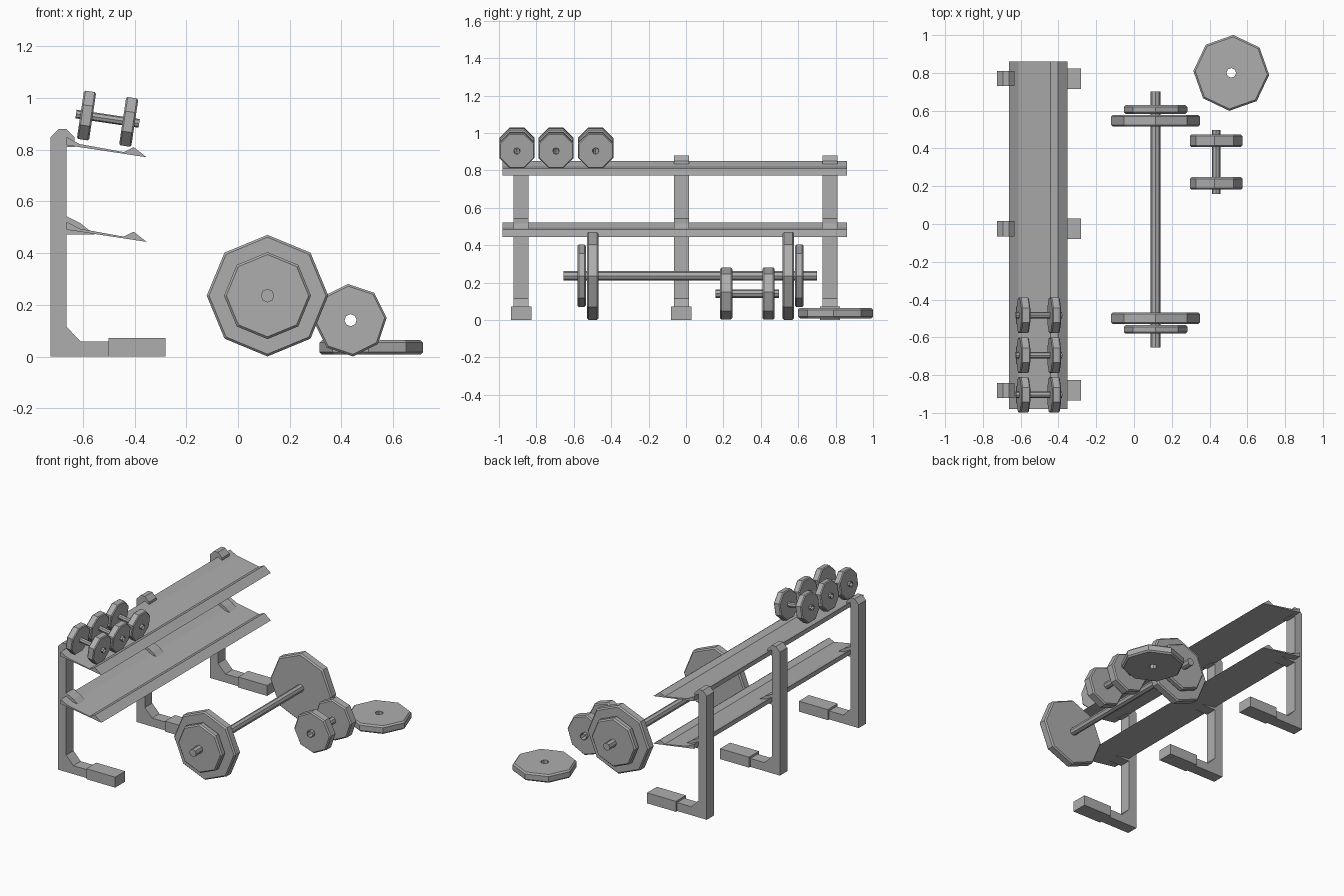
import bpy, bmesh, math
from mathutils import Matrix, Vector

cube = bpy.data.objects.get("Cube")
if cube:
    bpy.data.objects.remove(cube, do_unlink=True)

grey = bpy.data.materials.new("steel grey")
grey.use_nodes = True
COLOUR = (0.42, 0.42, 0.42, 1)
grey.diffuse_color = COLOUR
grey.node_tree.nodes["Principled BSDF"].inputs["Base Color"].default_value = COLOUR


def finish(name, bm, matrix=Matrix()):
    bmesh.ops.recalc_face_normals(bm, faces=bm.faces)
    mesh = bpy.data.meshes.new(name)
    bm.to_mesh(mesh)
    bm.free()
    mesh.materials.append(grey)
    obj = bpy.data.objects.new(name, mesh)
    obj.matrix_world = matrix
    bpy.context.collection.objects.link(obj)
    return obj


def extrude_profile(name, points, y0, y1):
    """Solid from an x-z outline, running from y0 to y1."""
    bm = bmesh.new()
    face = bm.faces.new([bm.verts.new((x, y0, z)) for x, z in points])
    new = bmesh.ops.extrude_face_region(bm, geom=[face])["geom"]
    moved = [v for v in new if isinstance(v, bmesh.types.BMVert)]
    bmesh.ops.translate(bm, verts=moved, vec=(0, y1 - y0, 0))
    return finish(name, bm)


def ring_plate(name, matrix, radius, hole, thick, bevel=0.009, turn=0):
    """Bevelled eight-sided plate with a centre hole, axis along local z."""
    h = thick / 2
    section = [(hole, -h), (radius - bevel, -h), (radius, bevel - h),
               (radius, h - bevel), (radius - bevel, h), (hole, h)]
    bm = bmesh.new()
    rings = []
    for i in range(8):
        a = math.radians(45 * i + turn)
        rings.append([bm.verts.new((r * math.cos(a), r * math.sin(a), z)) for r, z in section])
    n = len(section)
    for i in range(8):
        a, b = rings[i], rings[(i + 1) % 8]
        for j in range(n):
            k = (j + 1) % n
            bm.faces.new((a[j], b[j], b[k], a[k]))
    return finish(name, bm, matrix)


def rod(name, matrix, radius, length, capped):
    bm = bmesh.new()
    bmesh.ops.create_cone(bm, cap_ends=capped, segments=8, radius1=radius,
                          radius2=radius, depth=length)
    return finish(name, bm, matrix)


def dumbbell(name, matrix, scale, turn):
    """Two heads on an open tube handle."""
    rod(name + "_handle", matrix, 0.023 * scale, 0.338 * scale, False)
    for side, label in ((-1, "a"), (1, "b")):
        place = matrix @ Matrix.Translation((0, 0, side * 0.113 * scale))
        ring_plate(name + "_head_" + label, place, 0.14 * scale, 0.0235 * scale,
                   0.065 * scale, 0.008 * scale, turn)


# Rack uprights with feet and shelf brackets
UPRIGHT = [(-0.725, 0), (-0.5, 0), (-0.5, 0.058), (-0.608, 0.058), (-0.663, 0.116),
           (-0.663, 0.81), (-0.632, 0.81), (-0.632, 0.849), (-0.663, 0.88),
           (-0.694, 0.88), (-0.725, 0.849)]
BRACKET = [(-0.663, 0.473), (-0.555, 0.473), (-0.608, 0.515), (-0.663, 0.543)]
FOOT = [(-0.5, 0), (-0.28, 0), (-0.28, 0.072), (-0.5, 0.072)]
for i, y in enumerate((-0.881, -0.025, 0.77), 1):
    extrude_profile(f"upright_{i}", UPRIGHT, y - 0.04, y + 0.04)
    extrude_profile(f"shelf_bracket_{i}", BRACKET, y - 0.04, y + 0.04)
    extrude_profile(f"foot_{i}", FOOT, y - 0.054, y + 0.054)

# Sloping shelves with raised front and back lips
SHELF = [(-0.663, 0.818), (-0.353, 0.771), (-0.403, 0.81), (-0.442, 0.791),
         (-0.612, 0.822), (-0.663, 0.849)]
for name, drop in (("upper_shelf", 0), ("lower_shelf", 0.327)):
    extrude_profile(name, [(x, z - drop) for x, z in SHELF], -0.98, 0.861)

# Dumbbells resting on the upper shelf
tilt = Matrix.Rotation(math.radians(98.5), 4, "Y")
for i, y in enumerate((-0.904, -0.695, -0.483), 1):
    dumbbell(f"rack_dumbbell_{i}", Matrix.Translation((-0.504, y, 0.92)) @ tilt, 0.73, 22.5)

# Dumbbell on the floor
along_y = Matrix.Rotation(math.radians(90), 4, "X")
dumbbell("floor_dumbbell", Matrix.Translation((0.435, 0.328, 0.141)) @ along_y, 1, 4)

# Barbell with two plates on each end
AXIS_X, AXIS_Z, BAR_RADIUS = 0.114, 0.236, 0.026
rod("barbell_bar", Matrix.Translation((AXIS_X, 0.023, AXIS_Z)) @ along_y, BAR_RADIUS, 1.356, True)
for side, label in ((-1, "front"), (1, "back")):
    for size, offset, radius, thick in (("large", 0.523, 0.235, 0.062),
                                        ("small", 0.582, 0.168, 0.046)):
        place = Matrix.Translation((AXIS_X, 0.024 + side * offset, AXIS_Z)) @ along_y
        ring_plate(f"{label}_{size}_plate", place, radius, BAR_RADIUS - 0.002, thick)

# Loose plate lying on the floor
ring_plate("loose_plate", Matrix.Translation((0.515, 0.8, 0.036)), 0.201, 0.026, 0.056, 0.01, -3)
